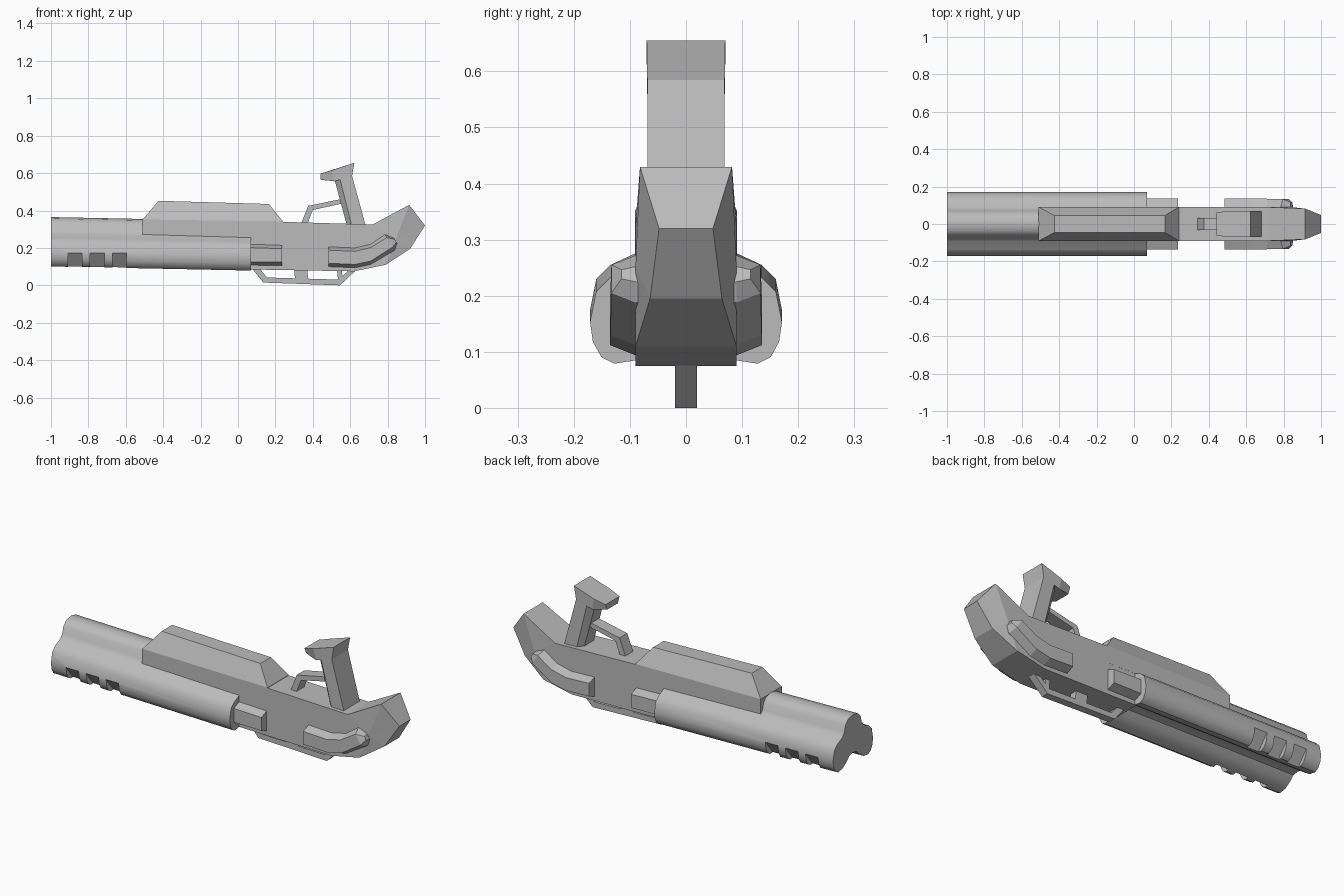
import bpy, bmesh, math

cube = bpy.data.objects.get("Cube")
if cube:
    bpy.data.objects.remove(cube, do_unlink=True)

GREY = (0.5, 0.5, 0.5, 1)
mat = bpy.data.materials.new("metal grey")
mat.use_nodes = True
mat.diffuse_color = GREY
mat.node_tree.nodes["Principled BSDF"].inputs["Base Color"].default_value = GREY


def finish(name, bm):
    bmesh.ops.recalc_face_normals(bm, faces=bm.faces)
    me = bpy.data.meshes.new(name)
    bm.to_mesh(me)
    bm.free()
    me.materials.append(mat)
    ob = bpy.data.objects.new(name, me)
    bpy.context.collection.objects.link(ob)
    return ob


def loft(name, rings):
    """Closed solid through matching rings of 3D points."""
    bm = bmesh.new()
    vs = [[bm.verts.new(p) for p in r] for r in rings]
    n = len(rings[0])
    for a, b in zip(vs, vs[1:]):
        for i in range(n):
            j = (i + 1) % n
            bm.faces.new((a[i], a[j], b[j], b[i]))
    bm.faces.new(vs[0])
    bm.faces.new(vs[-1])
    return finish(name, bm)


def prism(name, outline, w):
    """Side outline (x, z) made solid across y."""
    return loft(name, [[(x, s * w, z) for x, z in outline] for s in (-1, 1)])


# Triple-lobed barrel, dropping slightly towards the body
half = [(0.04, 0.357), (0.065, 0.333), (0.074, 0.298), (0.092, 0.275),
        (0.135, 0.255), (0.16, 0.23), (0.171, 0.175), (0.166, 0.14),
        (0.151, 0.113), (0.128, 0.101), (0.09, 0.107), (0.055, 0.13),
        (0.03, 0.155)]
section = [(0, 0.365)] + half + [(0, 0.16)] + [(-y, z) for y, z in reversed(half)]
barrel = loft("barrel", [[(x, y, z + drop) for y, z in section]
                         for x, drop in ((-1, 0), (0.07, -0.022))])

# Vent slots cut along the lower outside of both lobes
cutters = []
for x in (-0.91, -0.79, -0.67):
    for s in (-1, 1):
        tri = [(0.182, 0.188), (0.095, 0.08), (0.25, 0.05)]
        c = loft("slot_cutter", [[(x + d, s * y, z) for y, z in tri]
                                 for d in (0, 0.075)])
        c.hide_render = True
        m = barrel.modifiers.new("slot", "BOOLEAN")
        m.operation = "DIFFERENCE"
        m.solver = "EXACT"
        m.object = c
        cutters.append(c)
dg = bpy.context.evaluated_depsgraph_get()
cut = bpy.data.meshes.new_from_object(barrel.evaluated_get(dg))
barrel.modifiers.clear()
barrel.data = cut
for c in cutters:
    bpy.data.objects.remove(c, do_unlink=True)
bpy.ops.object.select_all(action="DESELECT")
barrel.select_set(True)
bpy.context.view_layer.objects.active = barrel
bpy.ops.object.shade_smooth_by_angle(angle=math.radians(35))

# Body with faceted butt: outline (x, z, half width) plus a ridge point
outline = [(0.06, 0.345, 0.09), (0.06, 0.085, 0.09), (0.62, 0.075, 0.09),
           (0.79, 0.11, 0.09), (0.92, 0.195, 0.064), (1.0, 0.32, 0.048),
           (0.915, 0.43, 0.082), (0.72, 0.325, 0.09)]
bm = bmesh.new()
sides = []
for s in (-1, 1):
    v = [bm.verts.new((x, s * w, z)) for x, z, w in outline]
    ridge = bm.verts.new((0.845, s * 0.09, 0.25))
    bm.faces.new(v[:4] + [ridge, v[7]])
    for i in range(3, 7):
        bm.faces.new((v[i], v[i + 1], ridge))
    sides.append(v)
for i in range(len(outline)):
    j = (i + 1) % len(outline)
    bm.faces.new((sides[0][i], sides[0][j], sides[1][j], sides[1][i]))
finish("body", bm)

# Bevelled top cover
def rect(x0, x1, w, z0, z1):
    return [(x0, -w, z0), (x1, -w, z1), (x1, w, z1), (x0, w, z0)]


loft("top_cover", [rect(-0.51, 0.24, 0.0905, 0.272, 0.25),
                   rect(-0.51, 0.24, 0.0905, 0.352, 0.342),
                   rect(-0.425, 0.165, 0.045, 0.452, 0.435)])

# Side blocks and curved rear rails: (x, low, high, outer half width)
block = [(0.06, 0.108, 0.22, 0.135), (0.235, 0.106, 0.214, 0.135)]
rail = [(0.485, 0.1, 0.206, 0.135), (0.625, 0.094, 0.2, 0.135),
        (0.71, 0.112, 0.22, 0.135)]
for s, side in ((-1, "right"), (1, "left")):
    for name, path in (("side_block", block), ("rear_rail", rail)):
        rings = [[(x, s * 0.08, hi), (x, s * 0.09, hi), (x, s * w, hi - 0.018),
                  (x, s * w, lo + 0.018), (x, s * 0.09, lo), (x, s * 0.08, lo)]
                 for x, lo, hi, w in path]
        if name == "rear_rail":
            # Upturned end of the rail
            for (xa, za), (xb, zb), w in (((0.785, 0.272), (0.838, 0.188), 0.133),
                                          ((0.835, 0.252), (0.85, 0.225), 0.115)):
                mix = lambda t: (xa + (xb - xa) * t, za + (zb - za) * t)
                rings.append([(mix(t)[0], s * y, mix(t)[1]) for t, y in
                              ((0, 0.08), (0, 0.09), (0.2, w), (0.8, w),
                               (1, 0.09), (1, 0.08))])
        loft(side + "_" + name, rings)

# Slim frame underneath
prism("under_frame_front", [(0.075, 0.09), (0.135, 0.015), (0.155, 0.042), (0.115, 0.09)], 0.02)
prism("under_frame_bar", [(0.135, 0.015), (0.545, 0), (0.56, 0.03), (0.155, 0.042)], 0.02)
prism("under_frame_post", [(0.3, 0.09), (0.305, 0.03), (0.375, 0.03), (0.37, 0.09)], 0.02)
prism("under_frame_strut", [(0.53, 0.09), (0.535, 0.02), (0.56, 0.02), (0.555, 0.09)], 0.02)
prism("under_frame_rear", [(0.545, 0), (0.63, 0.08), (0.6, 0.09), (0.54, 0.03)], 0.02)

# Grip stem with a narrowed leading edge, flaring into the head
def grip_ring(front, mid, back, wf, w):
    return [(front[0], -wf, front[1]), (mid[0], -w, mid[1]), (back[0], -w, back[1]),
            (back[0], w, back[1]), (mid[0], w, mid[1]), (front[0], wf, front[1])]


loft("grip", [grip_ring((0.585, 0.31), (0.61, 0.31), (0.685, 0.31), 0.04, 0.068),
              grip_ring((0.518, 0.558), (0.545, 0.57), (0.61, 0.585), 0.04, 0.069)])
loft("grip_head", [grip_ring((0.44, 0.565), (0.515, 0.556), (0.61, 0.585), 0.045, 0.069),
                   grip_ring((0.44, 0.597), (0.5, 0.615), (0.622, 0.655), 0.06, 0.07)])

# Guard joining the grip to the body
prism("grip_guard_post", [(0.335, 0.325), (0.375, 0.425), (0.4, 0.403), (0.37, 0.325)], 0.033)
prism("grip_guard_bar", [(0.375, 0.425), (0.56, 0.463), (0.56, 0.438), (0.4, 0.403)], 0.033)
